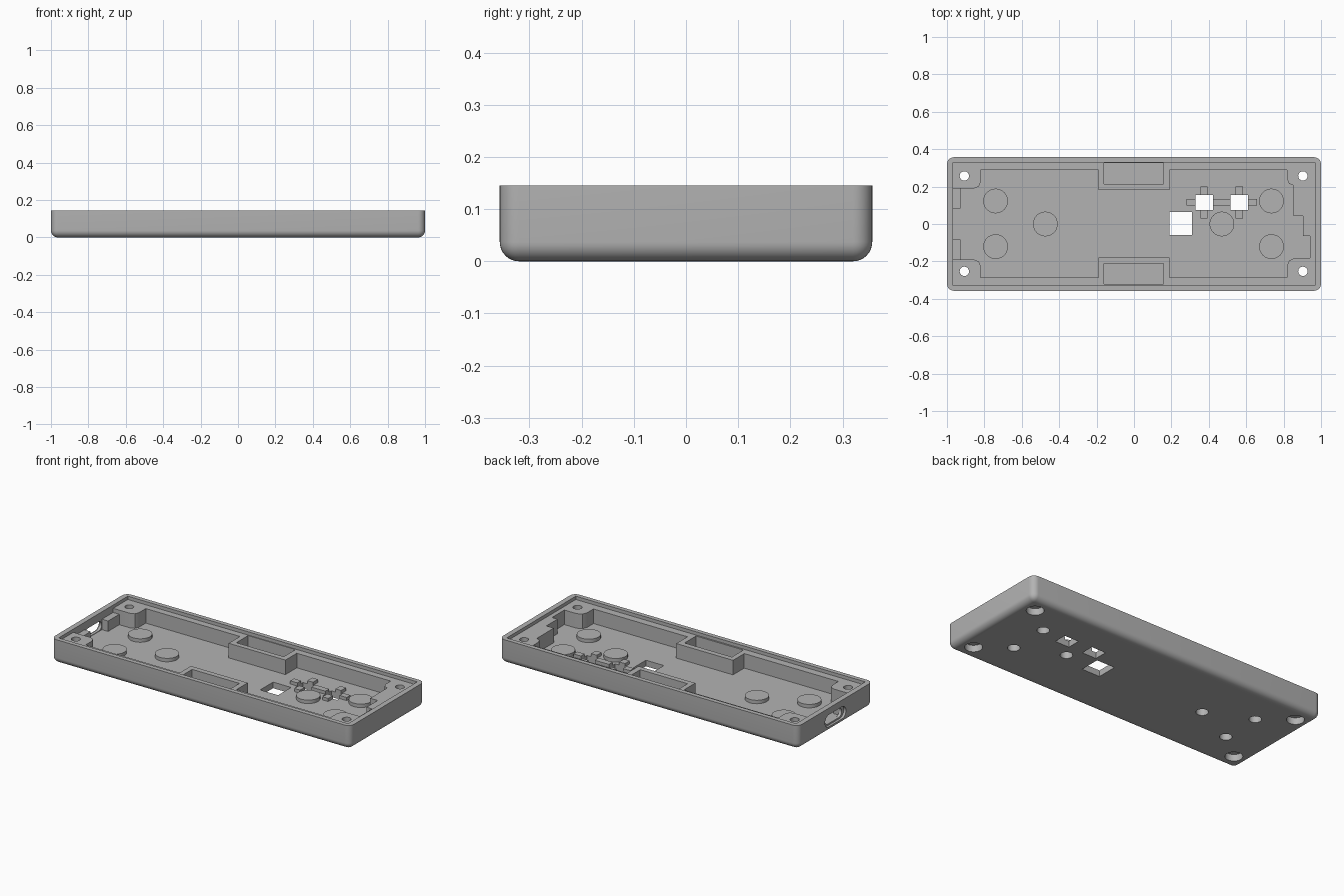
import bpy, bmesh, math

if "Cube" in bpy.data.objects:
    bpy.data.objects.remove(bpy.data.objects["Cube"])

RIM, LEDGE, FLOOR = 0.145, 0.125, 0.037

grey = bpy.data.materials.new("plain grey")
grey.diffuse_color = (0.45, 0.45, 0.45, 1)
grey.use_nodes = True
grey.node_tree.nodes["Principled BSDF"].inputs["Base Color"].default_value = grey.diffuse_color


def finish(bm, name):
    bmesh.ops.recalc_face_normals(bm, faces=bm.faces)
    me = bpy.data.meshes.new(name)
    bm.to_mesh(me)
    bm.free()
    me.materials.append(grey)
    ob = bpy.data.objects.new(name, me)
    bpy.context.collection.objects.link(ob)
    return ob


def prism(name, pts, z0, z1):
    bm = bmesh.new()
    face = bm.faces.new([bm.verts.new((x, y, z0)) for x, y in pts])
    ext = bmesh.ops.extrude_face_region(bm, geom=[face])
    for v in ext["geom"]:
        if isinstance(v, bmesh.types.BMVert):
            v.co.z = z1
    return finish(bm, name)


def box(name, x0, x1, y0, y1, z0, z1):
    return prism(name, [(x0, y0), (x1, y0), (x1, y1), (x0, y1)], z0, z1)


def disc(name, x, y, r, z0, z1, n=40):
    pts = [(x + r * math.cos(2 * math.pi * i / n), y + r * math.sin(2 * math.pi * i / n))
           for i in range(n)]
    return prism(name, pts, z0, z1)


def combine(target, tool, op):
    mod = target.modifiers.new(tool.name, "BOOLEAN")
    mod.operation, mod.object, mod.solver = op, tool, "EXACT"
    bpy.context.view_layer.objects.active = target
    bpy.ops.object.modifier_apply(modifier=mod.name)
    bpy.data.objects.remove(tool)


def cut(tool):
    combine(case, tool, "DIFFERENCE")


def add(tool):
    combine(case, tool, "UNION")


# Outer shell block, rounded everywhere except the flat rim
bm = bmesh.new()
bmesh.ops.create_cube(bm, size=1)
for v in bm.verts:
    v.co = (v.co.x * 2, v.co.y * 0.714, (v.co.z + 0.5) * RIM)
edges = [e for e in bm.edges if min(v.co.z for v in e.verts) < 0.01]
bmesh.ops.bevel(bm, geom=edges, offset=0.037, segments=8, profile=0.5, affect="EDGES")
case = finish(bm, "lower_case")

# Lid recess and main cavity around the screw pillars
cut(box("lid_recess", -0.968, 0.968, -0.33, 0.33, LEDGE, 0.3))
outline = [
    (-0.82, 0.29), (-0.82, 0.225), (-0.83, 0.2), (-0.855, 0.19), (-0.968, 0.19),
    (-0.968, -0.19), (-0.855, -0.19), (-0.83, -0.2), (-0.82, -0.225), (-0.82, -0.285),
    (-0.19, -0.285), (-0.19, -0.178), (0.19, -0.178), (0.19, -0.285), (0.818, -0.285),
    (0.818, -0.225), (0.83, -0.195), (0.86, -0.182), (0.941, -0.182), (0.941, -0.064),
    (0.904, -0.064), (0.904, 0.043), (0.854, 0.043), (0.854, 0.205), (0.83, 0.215),
    (0.818, 0.24), (0.818, 0.29), (0.19, 0.29), (0.19, 0.182), (-0.19, 0.182), (-0.19, 0.29)]
cut(prism("cavity", outline, FLOOR, 0.3))

# Pockets inside the two side tabs
cut(box("back_pocket", -0.16, 0.157, 0.213, 0.325, FLOOR, 0.3))
cut(box("front_pocket", -0.16, 0.157, -0.32, -0.21, FLOOR, 0.3))

# Port guides against the left wall
for s in (-1, 1):
    y0, y1 = sorted((s * 0.083, s * 0.2))
    add(box("port_guide", -0.98, -0.927, y0, y1, 0.02, 0.1))

# Port slot with rounded ends, then a shallow outer recess
def slot(name, x0, x1, half, zc, r):
    bm = bmesh.new()
    pts = []
    for side in (1, -1):
        for i in range(13):
            a = -math.pi / 2 + math.pi * i / 12
            pts.append((side * (half - r + r * math.cos(a)), zc + side * r * math.sin(a)))
    face = bm.faces.new([bm.verts.new((x0, y, z)) for y, z in pts])
    ext = bmesh.ops.extrude_face_region(bm, geom=[face])
    for v in ext["geom"]:
        if isinstance(v, bmesh.types.BMVert):
            v.co.x = x1
    return finish(bm, name)

cut(slot("port_slot", -1.1, -0.9, 0.08, 0.068, 0.028))
cut(slot("port_recess", -1.1, -0.985, 0.1, 0.068, 0.037))

# Raised bosses on the floor, each with a blind hole underneath
for x, y in [(-0.74, 0.123), (-0.74, -0.121), (-0.474, 0), (0.47, 0),
             (0.735, 0.123), (0.735, -0.121)]:
    add(disc("boss", x, y, 0.066, 0.02, 0.058))
    cut(disc("boss_hole", x, y, 0.034, -0.1, 0.04, 24))

# Cross ribs around the two button windows
add(box("long_rib", 0.28, 0.658, 0.098, 0.134, 0.02, 0.056))
for x in (0.375, 0.563):
    add(box("cross_rib", x - 0.019, x + 0.019, 0.03, 0.2, 0.02, 0.056))
for x in (0.375, 0.563):
    cut(box("button_window", x - 0.047, x + 0.047, 0.075, 0.154, -0.1, 0.1))
cut(box("square_window", 0.19, 0.31, -0.06, 0.064, -0.1, 0.1))

# Corner screw holes, counterbored from below
for x in (-0.907, 0.903):
    for y in (-0.253, 0.257):
        cut(disc("screw_hole", x, y, 0.025, -0.1, 0.3, 24))
        cut(disc("counterbore", x, y, 0.048, -0.1, 0.04, 32))

# Smooth the rounded shell, keep hard edges
bpy.ops.object.select_all(action="DESELECT")
case.select_set(True)
bpy.context.view_layer.objects.active = case
bpy.ops.object.shade_smooth_by_angle(angle=math.radians(30))
